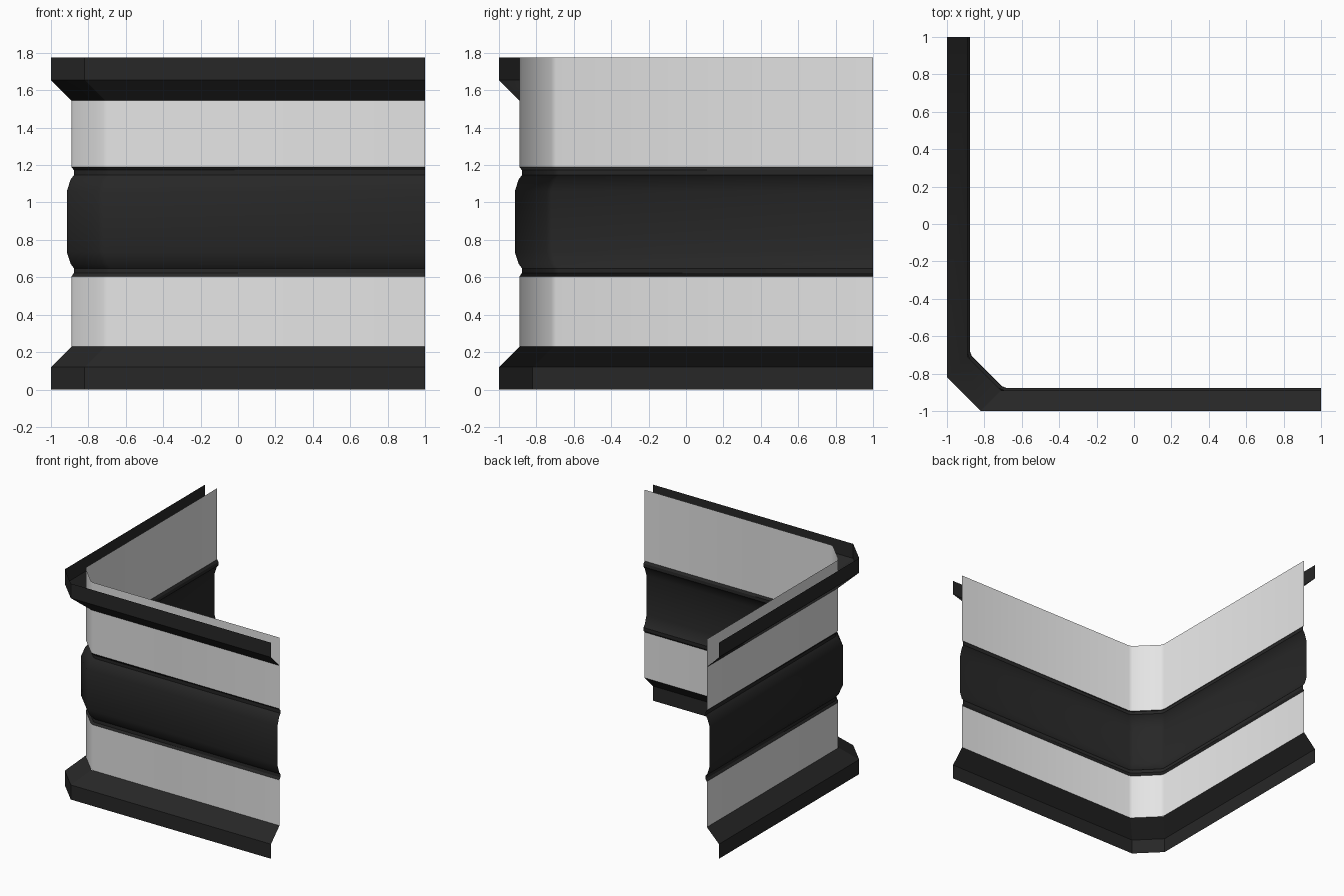
import bpy
import math

cube = bpy.data.objects.get("Cube")
if cube:
    bpy.data.objects.remove(cube, do_unlink=True)


def make_material(name, value):
    mat = bpy.data.materials.new(name)
    mat.use_nodes = True
    colour = (value, value, value, 1.0)
    mat.diffuse_color = colour
    mat.node_tree.nodes["Principled BSDF"].inputs["Base Color"].default_value = colour
    return mat


light_grey = make_material("light grey", 0.78)
black = make_material("soft black", 0.02)

CHAMFER = 0.18  # size of the cut corner


def corner_path(inset, ease):
    """Plan of the L-shaped wall at an inset; ease softens the two bends."""
    a = -1 + inset
    b = a + CHAMFER
    if not ease:
        return [(a, 1), (a, b), (b, a), (1, a)]
    d = ease * math.sqrt(0.5)
    half = [(a, 1), (a, b + ease), (a + d, b - d)]
    return half + [(y, x) for x, y in reversed(half)]


def sweep(name, profile, mat, ease=0.0, angle=30):
    """Sweep an open (inset, height) profile along the corner plan."""
    verts, faces = [], []
    for inset, z in profile:
        verts += [(x, y, z) for x, y in corner_path(inset, ease)]
    n = len(verts) // len(profile)
    for row in range(len(profile) - 1):
        for col in range(n - 1):
            i = row * n + col
            faces.append((i, i + 1, i + n + 1, i + n))
    mesh = bpy.data.meshes.new(name)
    mesh.from_pydata(verts, [], faces)
    mesh.materials.append(mat)
    obj = bpy.data.objects.new(name, mesh)
    bpy.context.collection.objects.link(obj)
    bpy.ops.object.select_all(action="DESELECT")
    obj.select_set(True)
    bpy.context.view_layer.objects.active = obj
    bpy.ops.object.shade_smooth_by_angle(angle=math.radians(angle))
    return obj


WALL = 0.11  # inset of the main wall
SOFT = 0.015

# Flared skirting and matching open gutter at the top
sweep("base_trim", [(0, 0), (0, 0.12), (WALL, 0.23)], black)
sweep("top_trim", [(WALL, 1.545), (0, 1.655), (0, 1.775)], black)

# Plain wall panels
sweep("lower_wall", [(WALL, 0.23), (WALL, 0.605)], light_grey, SOFT)
sweep("upper_wall", [(WALL, 1.19), (WALL, 1.775)], light_grey, SOFT)

# Bulging band with a groove along each edge, mirrored about its middle
MIDDLE = 0.8975
half_band = [(WALL, 0.605), (0.122, 0.622), (0.123, 0.648),
             (0.105, 0.672), (0.085, 0.735)]
band = half_band + [(d, 2 * MIDDLE - z) for d, z in reversed(half_band)]
sweep("middle_band", band, black, SOFT)
